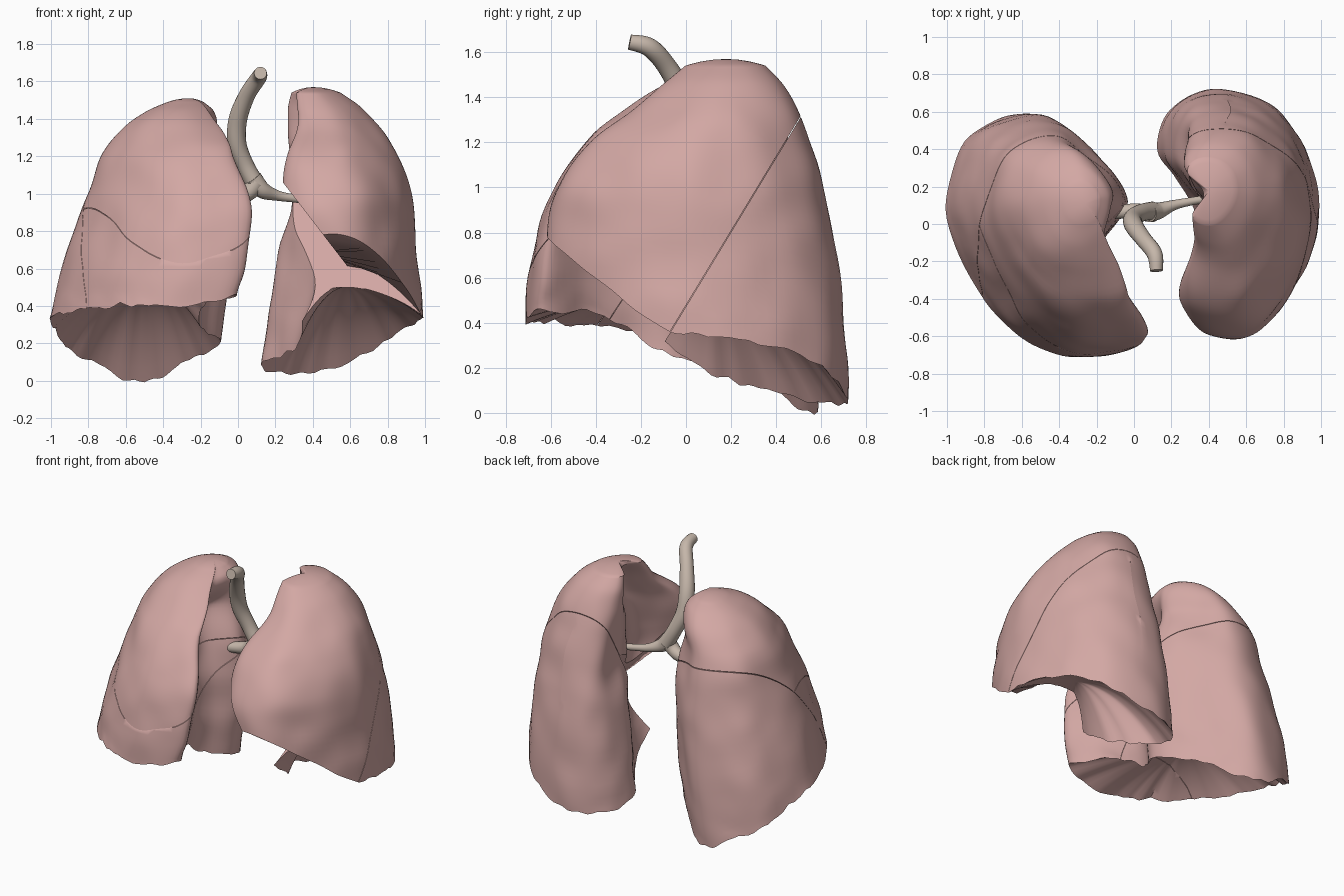
import bpy, bmesh, math
from mathutils import Vector, noise

if "Cube" in bpy.data.objects:
    bpy.data.objects.remove(bpy.data.objects["Cube"])


def material(name, rgb):
    m = bpy.data.materials.new(name)
    m.diffuse_color = (*rgb, 1)
    m.use_nodes = True
    m.node_tree.nodes["Principled BSDF"].inputs["Base Color"].default_value = m.diffuse_color
    return m


PINK = material("lung_pink", (0.65, 0.39, 0.37))
TAN = material("airway_tan", (0.56, 0.47, 0.40))


def spline(rows, t, closed):
    """Catmull-Rom through rows of numbers, t in 0..1."""
    n = len(rows)
    f = t * (n if closed else n - 1)
    i = int(f) if closed else min(int(f), n - 2)
    f -= i
    pick = (lambda k: rows[k % n]) if closed else (lambda k: rows[max(0, min(n - 1, k))])
    p = [pick(i + k) for k in (-1, 0, 1, 2)]
    return [0.5 * (2 * b + (c - a) * f + (2 * a - 5 * b + 4 * c - d) * f * f
                   + (3 * b - a - 3 * c + d) * f ** 3) for a, b, c, d in zip(*p)]


def lung(outline, levels, dome, apex_z, round_top, rings=48, segs=112, cap=14):
    """Closed lung body: stacked bean sections, rounded apex, domed hollow base."""
    bm = bmesh.new()
    plan = [spline(outline, s / segs, True) for s in range(segs)]
    stack = []
    for r in range(rings + 1):
        z, xm, xl, yf, yb, notch, back = spline(levels, r / rings, False)
        w = max(0.0, min(1.0, (1.5 - z) / 1.2)) ** 2
        e = round_top * max(0.0, min(1.0, (z - 1.25) / 0.2))
        ring = []
        for u, v, rim in plan:
            if u < 0.45:
                u += notch * math.exp(-((v - 0.43) / 0.17) ** 2)
                u += back * math.exp(-((v - 0.8) / 0.2) ** 2)
            ang = math.atan2(v - 0.5, u - 0.5)
            u += (0.5 + 0.5 * math.cos(ang) - u) * e
            v += (0.5 + 0.5 * math.sin(ang) - v) * e
            p = Vector((xm + u * (xl - xm), yf + v * (yb - yf), z + (rim - 0.3) * w))
            p.x += 0.012 * noise.noise(p * 5)
            p.y += 0.012 * noise.noise(p * 5 + Vector((9, 3, 1)))
            p.z += 0.03 * w ** 4 * noise.noise(p * 12)
            ring.append(p)
        stack.append(ring)
    # hollow base: rings shrinking inwards and rising to the dome point
    under = []
    for k in range(1, cap):
        s = 1 - k / cap
        under.append([Vector((dome.x + (p.x - dome.x) * s, dome.y + (p.y - dome.y) * s,
                              p.z + (dome.z - p.z) * (1 - s ** 2))) for p in stack[0]])
    # rounded apex
    c = sum(stack[-1], Vector()) / segs
    top_z = c.z
    crown = []
    for s in (0.85, 0.6, 0.3):
        crown.append([Vector((c.x + (p.x - c.x) * s, c.y + (p.y - c.y) * s,
                              top_z + (apex_z - top_z) * (1 - s * s) + (p.z - top_z) * s))
                      for p in stack[-1]])
    c.z = apex_z
    loops = [[bm.verts.new(p) for p in ring] for ring in under[::-1] + stack + crown]
    for a, b in zip(loops, loops[1:]):
        for i in range(segs):
            j = (i + 1) % segs
            bm.faces.new((a[i], a[j], b[j], b[i]))
    for ring, point in ((loops[0], dome), (loops[-1], c)):
        tip = bm.verts.new(point)
        for i in range(segs):
            bm.faces.new((ring[i], ring[(i + 1) % segs], tip))
    bmesh.ops.recalc_face_normals(bm, faces=bm.faces)
    return bm


def finish(name, bm, mat):
    bmesh.ops.recalc_face_normals(bm, faces=bm.faces)
    me = bpy.data.meshes.new(name)
    bm.to_mesh(me)
    bm.free()
    me.materials.append(mat)
    me.polygons.foreach_set("use_smooth", [True] * len(me.polygons))
    me.set_sharp_from_angle(angle=math.radians(42))
    bpy.context.collection.objects.link(bpy.data.objects.new(name, me))


def lobe(name, body, cuts):
    """Copy of a lung trimmed by bent sheets z = c + a*x + b*y - kx*(x-.5)^2 - ky*y^2;
    keep +1 above, -1 below."""
    bm = body.copy()
    for (a, b, c, kx, ky), keep in cuts:
        def bend(sign):
            for v in bm.verts:
                v.co.z += sign * (kx * (v.co.x - 0.5) ** 2 + ky * v.co.y ** 2)
        bend(1)
        no = Vector((-a, -b, 1)).normalized()
        bmesh.ops.bisect_plane(bm, geom=bm.verts[:] + bm.edges[:] + bm.faces[:], dist=1e-5,
                               plane_co=Vector((0, 0, c)) + no * 0.0015 * keep, plane_no=no,
                               clear_inner=keep > 0, clear_outer=keep < 0)
        rim = [e for e in bm.edges if e.is_boundary]
        if rim:
            bmesh.ops.triangle_fill(bm, edges=rim, use_beauty=True)
        bend(-1)
    finish(name, bm, PINK)


# Right lung: plan outline (medial-lateral, front-back, base rim height)
right_plan = [(0, .05, .45), (.2, 0, .41), (.44, .015, .40), (.67, .12, .40), (.86, .31, .38),
              (1, .58, .34), (.94, .84, .22), (.77, .97, .09), (.53, 1, -.01), (.35, .9, .06),
              (.18, .76, .15), (.09, .62, .21), (.18, .48, .27), (.2, .35, .38), (.12, .2, .44)]
# height, medial x, lateral x, front y, back y, notch, back inset
right_levels = [(.3, .0, -1, -.71, .58, 0, 0), (.5, .04, -.96, -.7, .58, .03, 0),
                (.8, .07, -.87, -.65, .55, .08, 0), (1.0, .05, -.80, -.57, .51, .12, 0),
                (1.2, -.03, -.73, -.44, .46, .13, 0), (1.35, -.07, -.61, -.27, .4, .08, 0),
                (1.44, -.12, -.49, -.13, .32, .02, 0), (1.49, -.18, -.38, -.01, .23, 0, 0)]
right_body = lung(right_plan, right_levels, Vector((-.5, -.1, .52)), 1.51, .8)
oblique, horizontal = (-.1, 1.0, .84, 0, .9), (.16, -.08, 1.05, 0, .9)
lobe("right_upper_lobe", right_body, [(oblique, 1), (horizontal, 1)])
lobe("right_middle_lobe", right_body, [(oblique, 1), (horizontal, -1)])
lobe("right_lower_lobe", right_body, [(oblique, -1)])
right_body.free()

# Left lung, with the front of the upper lobe cut away below
left_plan = [(.5, 0, .42), (.25, .04, .42), (.14, .14, .4), (.2, .27, .36), (.27, .4, .3),
             (.24, .53, .2), (.12, .65, .13), (.02, .76, .08), (.06, .9, .05), (.24, .99, .04),
             (.5, 1, .08), (.74, .93, .19), (.92, .77, .29), (1, .55, .34), (.97, .37, .37),
             (.85, .19, .4), (.68, .05, .42)]
left_levels = [(.3, .11, .99, -.62, .71, 0, 0), (.5, .13, .97, -.62, .7, .06, .02),
               (.8, .13, .94, -.61, .66, .15, .1), (1.0, .12, .92, -.56, .61, .14, .2),
               (1.2, .17, .85, -.42, .55, .12, .14), (1.35, .24, .76, -.22, .49, .14, .03),
               (1.46, .26, .66, -.1, .43, .18, 0), (1.54, .28, .54, 0, .35, .08, 0)]
left_body = lung(left_plan, left_levels, Vector((.58, .12, .5)), 1.57, 0)
left_oblique = (0, 1.65, .475, 0, 0)
front_cut, inner_cut = (0, -.2, .66, 1.4, 0), (-1.3, 0, 1.37, 0, 0)
lobe("left_upper_lobe", left_body, [(left_oblique, 1), (front_cut, 1), (inner_cut, 1)])
lobe("left_lower_lobe", left_body, [(left_oblique, -1)])
left_body.free()


def tube(name, pts):
    """Smooth round tube through (x, y, z, radius) points."""
    bm = bmesh.new()
    n, segs = 40, 20
    path = [spline(pts, i / n, False) for i in range(n + 1)]
    loops = []
    for i, (x, y, z, r) in enumerate(path):
        d = Vector(path[min(i + 1, n)][:3]) - Vector(path[max(i - 1, 0)][:3])
        side = d.cross(Vector((.2, 1, .1))).normalized()
        up = side.cross(d).normalized()
        loops.append([bm.verts.new(Vector((x, y, z)) + r * (side * math.cos(k * math.tau / segs)
                      + up * math.sin(k * math.tau / segs))) for k in range(segs)])
    for a, b in zip(loops, loops[1:]):
        for k in range(segs):
            j = (k + 1) % segs
            bm.faces.new((a[k], a[j], b[j], b[k]))
    bm.faces.new(loops[0])
    bm.faces.new(loops[-1])
    finish(name, bm, TAN)


# Windpipe and its two branches
tube("trachea", [(.12, -.25, 1.645, .034), (.11, -.16, 1.62, .042), (.05, -.08, 1.53, .044),
                 (0, -.01, 1.40, .05), (-.005, .03, 1.27, .05), (.04, .06, 1.15, .047),
                 (.10, .07, 1.04, .05)])
tube("left_bronchus", [(.08, .06, 1.08, .05), (.13, .07, 1.02, .045), (.21, .1, .99, .028),
                       (.30, .12, .975, .022), (.42, .14, .96, .02)])
tube("right_bronchus", [(.1, .06, 1.06, .05), (.06, .06, 1.01, .045), (0, .07, .98, .04),
                        (-.12, .06, .96, .035)])
